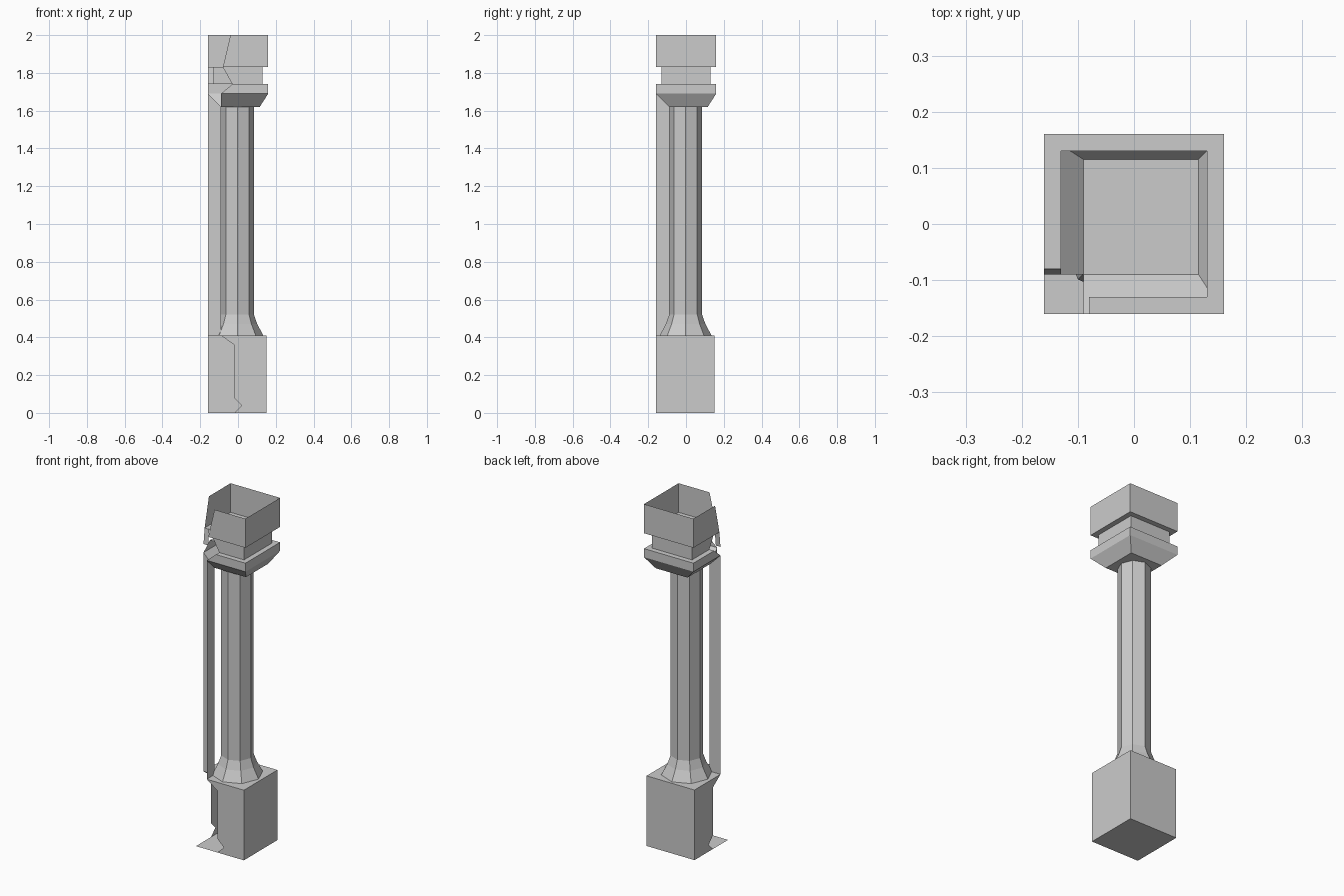
import bpy
import math

cube = bpy.data.objects.get("Cube")
if cube:
    bpy.data.objects.remove(cube, do_unlink=True)

stone = bpy.data.materials.new("grey_stone")
stone.use_nodes = True
GREY = (0.6, 0.6, 0.6, 1.0)
stone.diffuse_color = GREY
stone.node_tree.nodes["Principled BSDF"].inputs["Base Color"].default_value = GREY


def make_part(name, faces):
    """Make a flat-shaded object from a list of polygons."""
    verts, polys = [], []
    for face in faces:
        polys.append(range(len(verts), len(verts) + len(face)))
        verts.extend(face)
    mesh = bpy.data.meshes.new(name)
    mesh.from_pydata(verts, [], [list(p) for p in polys])
    mesh.materials.append(stone)
    obj = bpy.data.objects.new(name, mesh)
    bpy.context.collection.objects.link(obj)
    return obj


def mirrored(faces):
    """Add the reflection across the diagonal x = y."""
    return faces + [[(y, x, z) for x, y, z in reversed(f)] for f in faces]


def broken_walls(levels):
    """Square shell from (z, low, high, break start) levels, torn open at one corner."""
    faces = []
    for (z1, lo1, hi1, s1), (z2, lo2, hi2, s2) in zip(levels, levels[1:]):
        faces.append([(s1, lo1, z1), (s2, lo2, z2), (hi2, lo2, z2), (hi1, lo1, z1)])
        faces.append([(hi1, lo1, z1), (hi2, lo2, z2), (hi2, hi2, z2), (hi1, hi1, z1)])
    return mirrored(faces)


LO, CUT, BASE_HI, BASE_TOP = -0.16, -0.09, 0.15, 0.41
CAP_LOW, CAP_RIM, CAP_HI = 1.62, 1.69, 0.115

# Square base with a jagged open corner, full floor and notched top
base = broken_walls([
    (BASE_TOP, LO, BASE_HI, CUT), (0.36, LO, BASE_HI, -0.02),
    (0.08, LO, BASE_HI, -0.02), (0.04, LO, BASE_HI, 0.02), (0, LO, BASE_HI, -0.02)])
base.append([(LO, LO, 0), (LO, BASE_HI, 0), (BASE_HI, BASE_HI, 0), (BASE_HI, LO, 0)])
base += mirrored([[(CUT, LO, BASE_TOP), (BASE_HI, LO, BASE_TOP),
                   (BASE_HI, BASE_HI, BASE_TOP), (CUT, CUT, BASE_TOP)]])
make_part("base_block", base)

# Hollow stepped capital, open at the top
capital = broken_walls([
    (2.0, LO, 0.16, -0.04), (1.83, LO, 0.16, -0.08), (1.83, -0.13, 0.13, -0.08),
    (1.74, -0.13, 0.13, -0.03), (1.74, LO, 0.16, -0.03),
    (CAP_RIM, LO, 0.16, CUT), (CAP_LOW, CUT, CAP_HI, CUT)])
capital.append([(CUT, CUT, CAP_LOW), (CUT, CAP_HI, CAP_LOW),
                (CAP_HI, CAP_HI, CAP_LOW), (CAP_HI, CUT, CAP_LOW)])
make_part("capital", capital)

# Small broken flap in the capital groove
make_part("groove_flap", [[(LO, CUT, 1.74), (-0.13, CUT, 1.74),
                           (-0.13, -0.08, 1.83), (LO, -0.08, 1.83)]])

# Upright corner strip, two faces meeting at the inner corner
make_part("corner_strip", mirrored([[
    (LO, CUT, BASE_TOP), (CUT, CUT, BASE_TOP), (CUT, CUT, CAP_LOW), (LO, CUT, CAP_RIM)]]))

# Eight-sided shaft with a flared foot
SIDES = 8


def ring(radius, z):
    return [(radius * math.cos(math.tau * i / SIDES) - 0.003,
             radius * math.sin(math.tau * i / SIDES) - 0.002, z) for i in range(SIDES)]


rings = [ring(r, z) for r, z in ((0.137, BASE_TOP), (0.105, 0.47), (0.087, 0.52), (0.087, CAP_LOW))]
shaft = [[a[i], a[(i + 1) % SIDES], b[(i + 1) % SIDES], b[i]]
         for a, b in zip(rings, rings[1:]) for i in range(SIDES)]
make_part("shaft", shaft)
